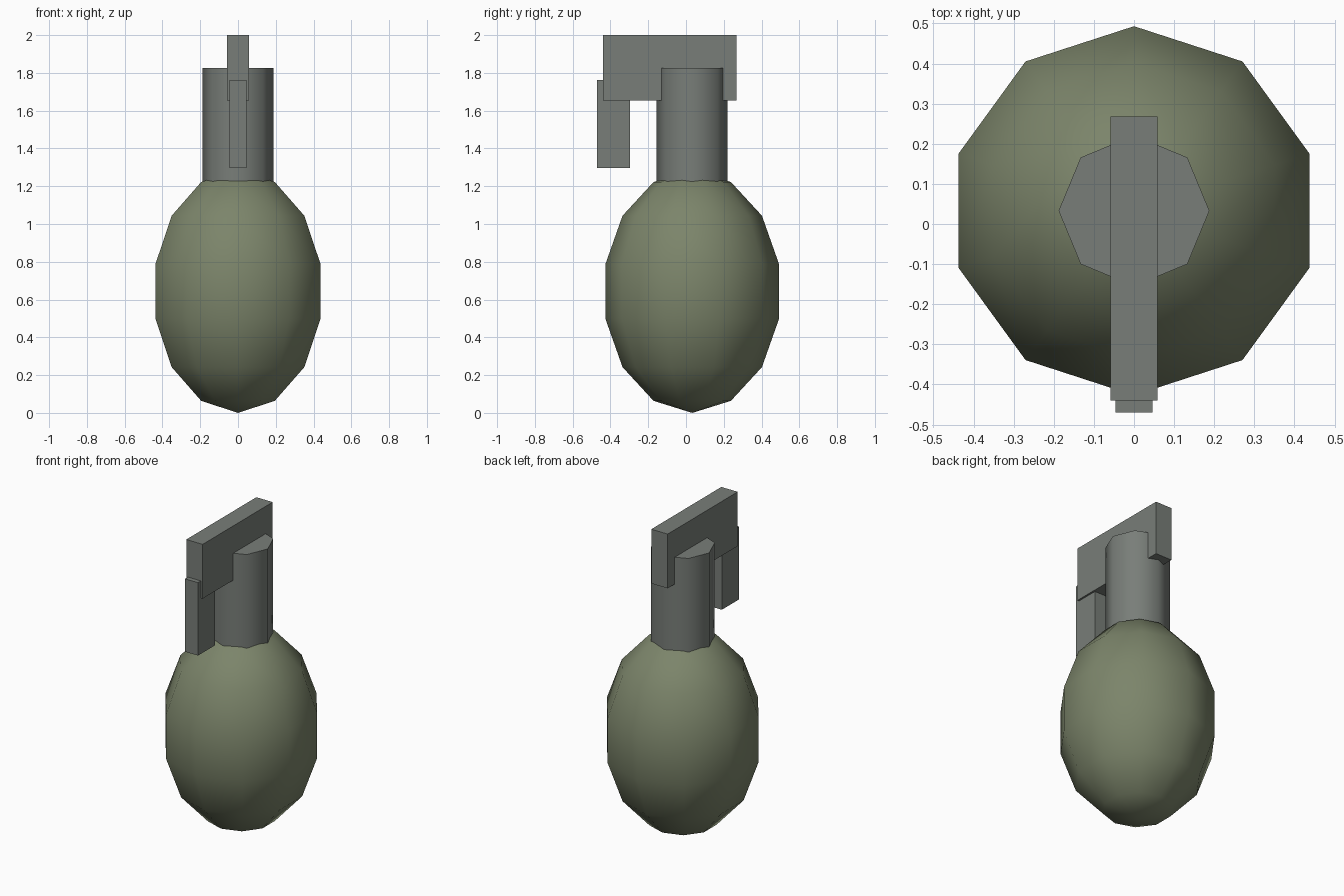
import bpy
import math

if "Cube" in bpy.data.objects:
    bpy.data.objects.remove(bpy.data.objects["Cube"])

CENTRE_Y = 0.033


def material(name, rgb):
    m = bpy.data.materials.new(name)
    m.diffuse_color = (*rgb, 1.0)
    m.use_nodes = True
    m.node_tree.nodes["Principled BSDF"].inputs["Base Color"].default_value = m.diffuse_color
    return m


green = material("olive_green", (0.20, 0.233, 0.145))
grey = material("dull_steel_grey", (0.19, 0.208, 0.19))


def finish(name, mat):
    ob = bpy.context.object
    ob.name = name
    ob.data.materials.append(mat)
    return ob


def box(name, x, y, z):
    """Box from (min, max) ranges along each axis."""
    ranges = (x, y, z)
    bpy.ops.mesh.primitive_cube_add(size=1, location=[(a + b) / 2 for a, b in ranges])
    ob = finish(name, grey)
    size = [b - a for a, b in ranges]
    for v in ob.data.vertices:
        v.co = [c * s for c, s in zip(v.co, size)]
    return ob


# Egg-shaped body: low-poly sphere stretched upwards, smooth shaded
bpy.ops.mesh.primitive_uv_sphere_add(segments=10, ring_count=7, radius=0.472,
                                     location=(0, CENTRE_Y, 0.643))
body = finish("body", green)
for v in body.data.vertices:
    v.co.z *= 0.643 / 0.472
bpy.ops.object.shade_smooth()

# Eight-sided neck with a sharp top rim, corners on the x and y axes
bpy.ops.mesh.primitive_cylinder_add(vertices=8, radius=0.188, depth=0.645,
                                    location=(0, CENTRE_Y, 1.5025))
finish("neck", grey)
bpy.ops.object.shade_smooth_by_angle(angle=math.radians(50))

# Lever across the top and its hanging handle at the front
box("top_lever", (-0.058, 0.058), (-0.44, 0.268), (1.653, 2.0))
box("lever_handle", (-0.046, 0.046), (-0.47, -0.297), (1.297, 1.763))
